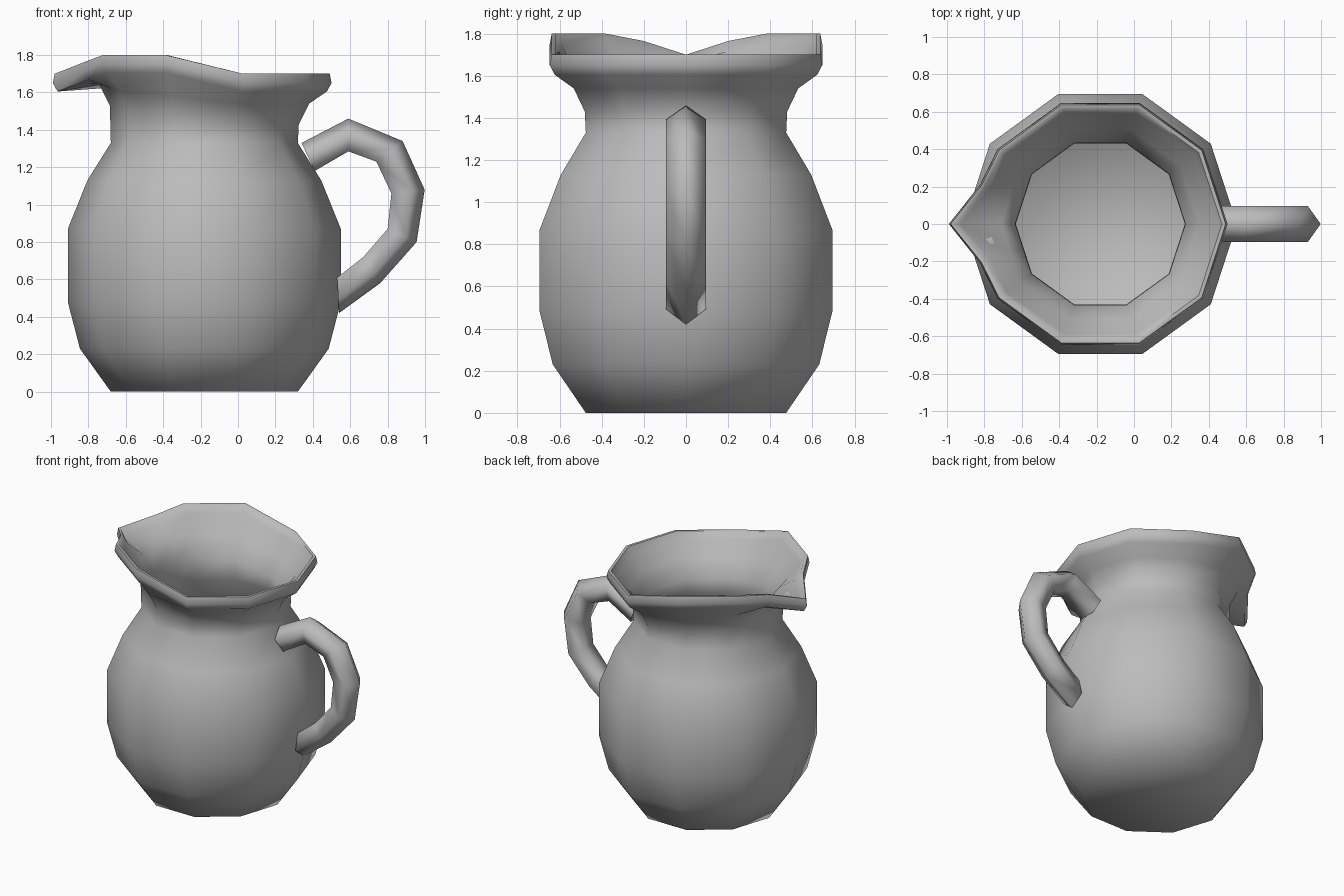
import bpy, bmesh, math
from mathutils import Vector

cube = bpy.data.objects.get("Cube")
if cube:
    bpy.data.objects.remove(cube, do_unlink=True)

clay = bpy.data.materials.new("grey clay")
clay.use_nodes = True
GREY = (0.5, 0.5, 0.5, 1)
clay.diffuse_color = GREY
clay.node_tree.nodes["Principled BSDF"].inputs["Base Color"].default_value = GREY


def finish(bm, name, angle):
    bmesh.ops.recalc_face_normals(bm, faces=bm.faces)
    mesh = bpy.data.meshes.new(name)
    bm.to_mesh(mesh)
    bm.free()
    mesh.materials.append(clay)
    obj = bpy.data.objects.new(name, mesh)
    bpy.context.collection.objects.link(obj)
    bpy.ops.object.select_all(action='DESELECT')
    obj.select_set(True)
    bpy.context.view_layer.objects.active = obj
    bpy.ops.object.shade_smooth_by_angle(angle=math.radians(angle))


def skin(bm, rings):
    # Bridge consecutive closed rings and cap both ends
    n = len(rings[0])
    for a, b in zip(rings, rings[1:]):
        for i in range(n):
            j = (i + 1) % n
            bm.faces.new((a[i], a[j], b[j], b[i]))
    bm.faces.new(rings[0])
    bm.faces.new(rings[-1])


# Jug: ten-sided profile (radius, height, kind), outside up then inside down
CENTRE = -0.18
profile = [(0.5, 0, ""), (0.665, 0.23, ""), (0.73, 0.48, ""), (0.73, 0.87, ""),
           (0.625, 1.13, ""), (0.5, 1.33, ""), (0.505, 1.43, "neck"),
           (0.56, 1.54, "neck"), (0.655, 1.605, "lip"), (0.68, 1.65, "lip"),
           (0.67, 1.70, "lip"), (0.65, 1.70, "lip"), (0.62, 1.65, "lip"),
           (0.53, 1.56, "neck"), (0.455, 1.43, "neck"), (0.452, 1.33, ""),
           (0.57, 1.13, ""), (0.67, 0.87, ""), (0.67, 0.48, ""),
           (0.61, 0.23, ""), (0.47, 0.06, "")]

# Columns in degrees; the two extra ones shape the sides of the spout
columns = [0, 36, 72, 108, 144, 162, 180, 198, 216, 252, 288, 324]
lip_rise = {108: 0.1, 144: 0.1, 162: 0.065}
neck_rise = {108: 0.04, 144: 0.07, 162: 0.085, 180: 0.1}
lip_pull = {162: 0.03, 180: 0.13}


def jug_point(radius, z, kind, deg):
    fold = min(deg, 360 - deg)
    if fold == 162:
        radius *= math.cos(math.radians(18))
    if kind == "lip":
        radius += lip_pull.get(fold, 0)
        z += lip_rise.get(fold, 0)
    elif kind == "neck":
        z += neck_rise.get(fold, 0)
    a = math.radians(deg)
    return CENTRE + radius * math.cos(a), radius * math.sin(a), z


bm = bmesh.new()
skin(bm, [[bm.verts.new(jug_point(*p, d)) for d in columns] for p in profile])
finish(bm, "jug_body", 60)

# Handle: five-sided tube between its outer and inner outlines
outer = [(0.34, 1.33), (0.59, 1.46), (0.88, 1.34), (0.998, 1.08),
         (0.955, 0.80), (0.76, 0.58), (0.54, 0.42)]
inner = [(0.41, 1.18), (0.59, 1.285), (0.74, 1.23), (0.82, 1.06),
         (0.80, 0.87), (0.67, 0.72), (0.53, 0.61)]
bm = bmesh.new()
rings = []
for o, i in zip(outer, inner):
    top, low = Vector((o[0], 0, o[1])), Vector((i[0], 0, i[1]))
    ring = []
    for k in range(5):
        a = math.tau * k / 5
        depth = (1 - math.cos(a)) / (1 + math.cos(math.pi / 5))
        ring.append(bm.verts.new(top.lerp(low, depth) + Vector((0, 0.1 * math.sin(a), 0))))
    rings.append(ring)
skin(bm, rings)
finish(bm, "handle", 80)
